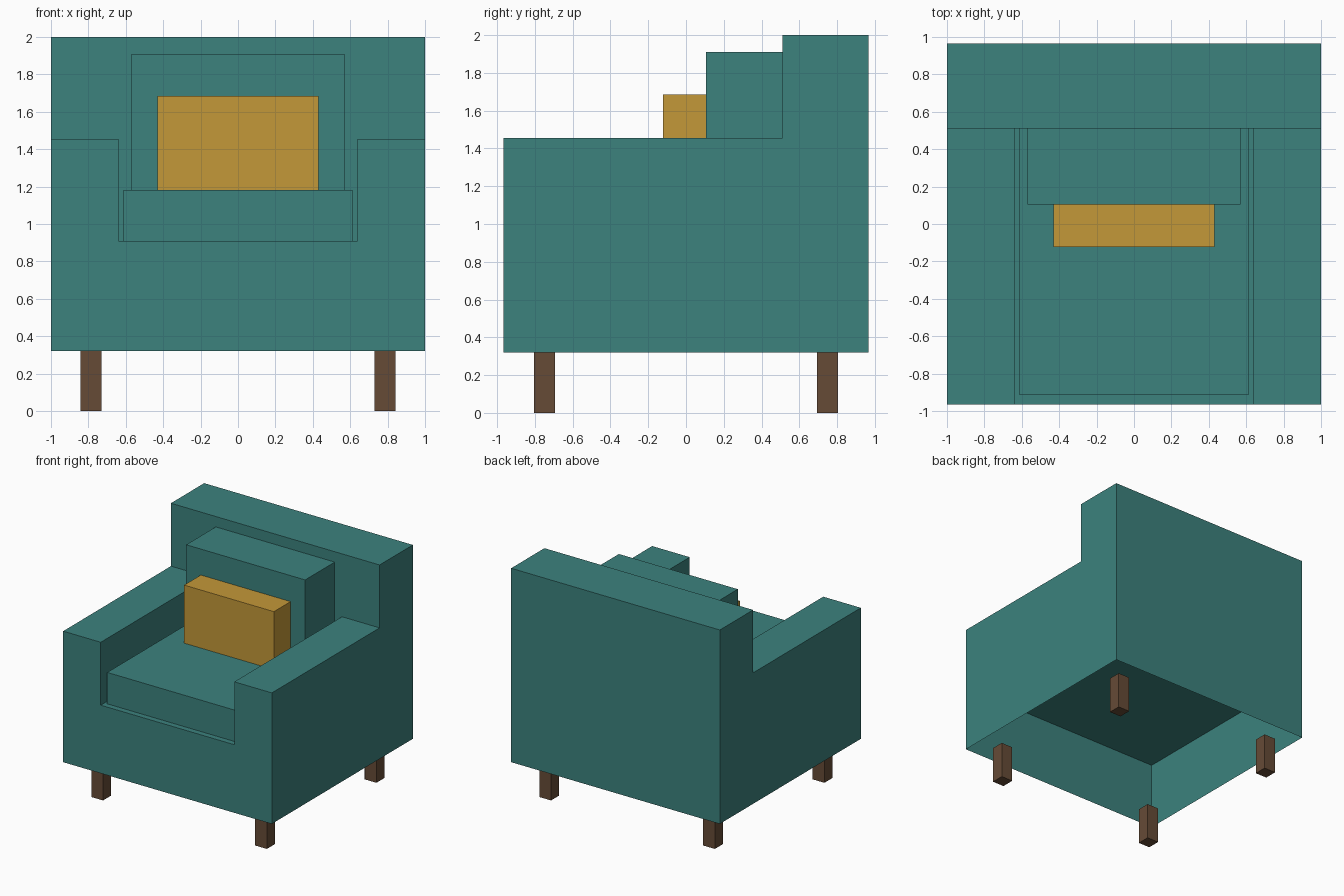
import bpy, bmesh
from mathutils import Vector

if "Cube" in bpy.data.objects:
    bpy.data.objects.remove(bpy.data.objects["Cube"])


def material(name, rgb):
    m = bpy.data.materials.new(name)
    m.diffuse_color = (*rgb, 1.0)
    m.use_nodes = True
    m.node_tree.nodes["Principled BSDF"].inputs["Base Color"].default_value = m.diffuse_color
    return m


TEAL = material("teal fabric", (0.045, 0.223, 0.207))
MUSTARD = material("mustard fabric", (0.552, 0.314, 0.040))
WOOD = material("brown wood", (0.133, 0.070, 0.037))


def finish(bm, name, mat):
    me = bpy.data.meshes.new(name)
    bm.to_mesh(me)
    bm.free()
    me.materials.append(mat)
    ob = bpy.data.objects.new(name, me)
    bpy.context.collection.objects.link(ob)
    return ob


def box(name, mat, x, y, z):
    """Box from (min, max) ranges."""
    bm = bmesh.new()
    bmesh.ops.create_cube(bm, size=1)
    for v in bm.verts:
        for i, (a, b) in enumerate((x, y, z)):
            v.co[i] = a if v.co[i] < 0 else b
    return finish(bm, name, mat)


# Frame: one shell made from cells (front wall, arms and back), open underneath
XS = (-1.0, -0.64, 0.64, 1.0)
YS = (-0.965, 0.51, 0.965)
ZS = (0.32, 0.91, 1.455, 2.0)


def solid(i, j, k):
    if not (0 <= i < 3 and 0 <= j < 2 and k < 3):
        return False
    levels = 3 if j == 1 else (1 if i == 1 else 2)
    return k < levels


bm = bmesh.new()
for i in range(3):
    for j in range(2):
        for k in range(3):
            if not solid(i, j, k):
                continue
            lo = Vector((XS[i], YS[j], ZS[k]))
            hi = Vector((XS[i + 1], YS[j + 1], ZS[k + 1]))
            for axis in range(3):
                for side in (-1, 1):
                    n = [i, j, k]
                    n[axis] += side
                    # skip faces between cells and the open underside
                    if n[2] < 0 or solid(*n):
                        continue
                    u, w = (axis + 1) % 3, (axis + 2) % 3
                    ring = []
                    for a, b in ((0, 0), (1, 0), (1, 1), (0, 1)):
                        p = lo.copy()
                        p[axis] = hi[axis] if side > 0 else lo[axis]
                        p[u] = hi[u] if a else lo[u]
                        p[w] = hi[w] if b else lo[w]
                        ring.append(bm.verts.new(p))
                    bm.faces.new(ring if side > 0 else ring[::-1])
bmesh.ops.remove_doubles(bm, verts=bm.verts[:], dist=1e-4)
bmesh.ops.dissolve_limit(bm, angle_limit=0.02, verts=bm.verts[:], edges=bm.edges[:])
finish(bm, "frame", TEAL)

# Seat deck: the flat panel seen from below through the open underside
bm = bmesh.new()
bm.faces.new([bm.verts.new((x, y, 0.908)) for x, y in
              ((-0.999, -0.964), (-0.999, 0.964), (0.999, 0.964), (0.999, -0.964))])
finish(bm, "seat_deck", TEAL)

# Cushions
box("seat_cushion", TEAL, (-0.613, 0.613), (-0.915, 0.51), (0.91, 1.182))
box("back_cushion", TEAL, (-0.57, 0.57), (0.105, 0.51), (1.182, 1.91))
box("throw_pillow", MUSTARD, (-0.43, 0.43), (-0.123, 0.105), (1.182, 1.685))

# Legs
for sx, xn in ((-1, "left"), (1, "right")):
    for sy, yn in ((-1, "front"), (1, "back")):
        cx, cy, h = sx * 0.785, sy * 0.75, 0.056
        box(f"{yn}_{xn}_leg", WOOD, (cx - h, cx + h), (cy - h, cy + h), (0.0, 0.32))
